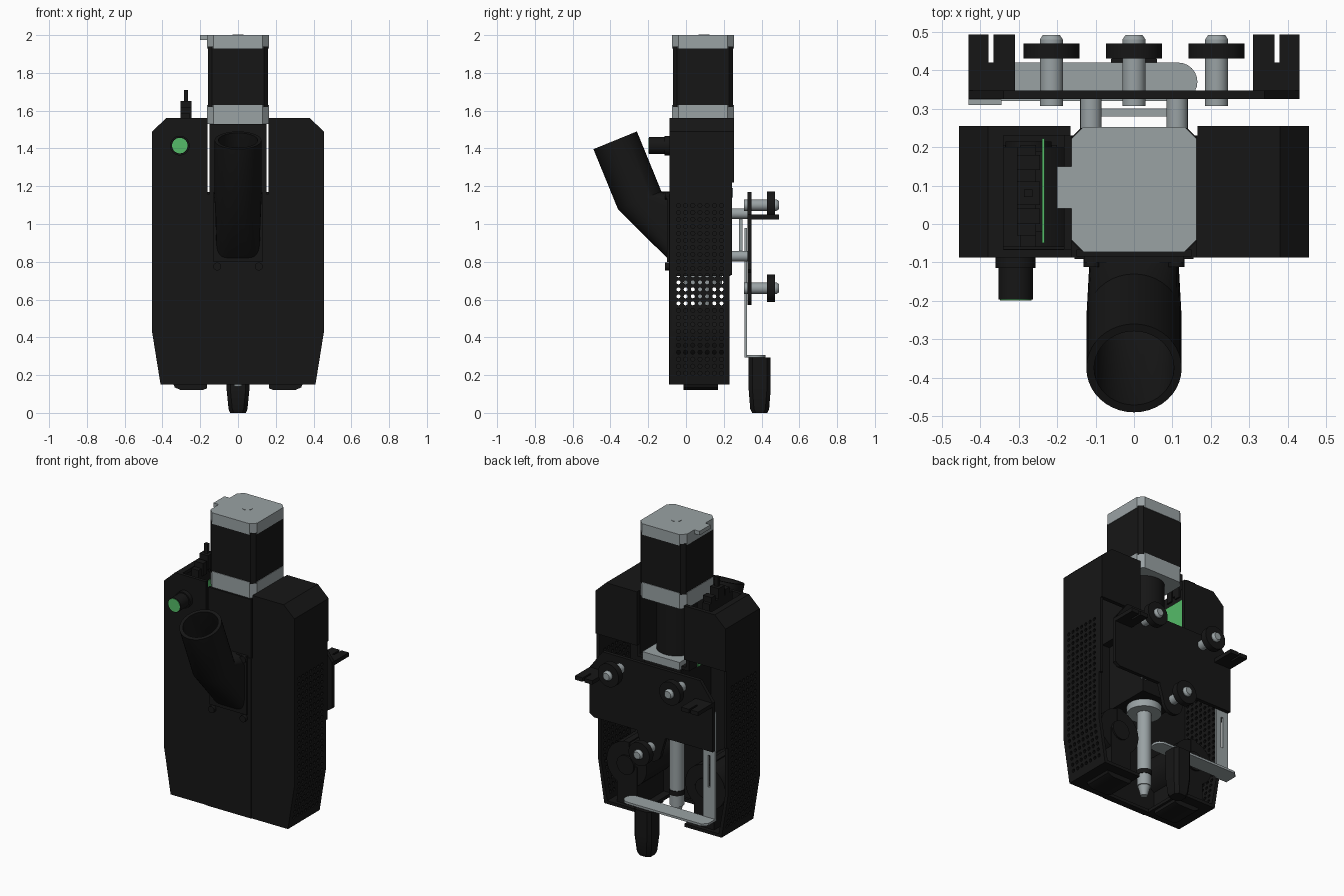
import bpy, bmesh, math
from mathutils import Vector, Matrix

if "Cube" in bpy.data.objects:
    bpy.data.objects.remove(bpy.data.objects["Cube"])


def material(name, rgb):
    m = bpy.data.materials.new(name)
    m.diffuse_color = (*rgb, 1)
    m.use_nodes = True
    m.node_tree.nodes["Principled BSDF"].inputs["Base Color"].default_value = m.diffuse_color
    return m


BLACK = material("black", (0.008, 0.008, 0.008))
GREY = material("metal", (0.32, 0.36, 0.37))
GREEN = material("green", (0.09, 0.5, 0.14))


def finish(name, bm, mat):
    bmesh.ops.recalc_face_normals(bm, faces=bm.faces)
    me = bpy.data.meshes.new(name)
    bm.to_mesh(me)
    bm.free()
    ob = bpy.data.objects.new(name, me)
    me.materials.append(mat)
    bpy.context.collection.objects.link(ob)
    return ob


def loft(name, rings, mat):
    bm = bmesh.new()
    vs = [[bm.verts.new(p) for p in r] for r in rings]
    n = len(vs[0])
    for a, b in zip(vs, vs[1:]):
        for i in range(n):
            bm.faces.new((a[i], a[(i + 1) % n], b[(i + 1) % n], b[i]))
    bm.faces.new(vs[0])
    bm.faces.new(vs[-1])
    return finish(name, bm, mat)


def prism_y(name, pts, y0, y1, mat=BLACK):
    return loft(name, [[(x, y, z) for x, z in pts] for y in (y0, y1)], mat)


def prism_z(name, pts, z0, z1, mat=BLACK):
    return loft(name, [[(x, y, z) for x, y in pts] for z in (z0, z1)], mat)


def box(name, x0, x1, y0, y1, z0, z1, mat=BLACK):
    return prism_z(name, [(x0, y0), (x1, y0), (x1, y1), (x0, y1)], z0, z1, mat)


def add_cyl(bm, p0, p1, r0, r1, n):
    p0, p1 = Vector(p0), Vector(p1)
    d = p1 - p0
    mtx = Matrix.Translation((p0 + p1) / 2) @ d.to_track_quat('Z', 'Y').to_matrix().to_4x4()
    bmesh.ops.create_cone(bm, cap_ends=True, segments=n, radius1=r0, radius2=r1,
                          depth=d.length, matrix=mtx)


def cyl(name, p0, p1, r, mat=BLACK, r1=None, n=40):
    bm = bmesh.new()
    add_cyl(bm, p0, p1, r, r if r1 is None else r1, n)
    return finish(name, bm, mat)


def cut(ob, cutter):
    mod = ob.modifiers.new("cut", 'BOOLEAN')
    mod.operation, mod.solver, mod.object = 'DIFFERENCE', 'EXACT', cutter
    bpy.context.view_layer.objects.active = ob
    bpy.ops.object.modifier_apply(modifier=mod.name)
    bpy.data.objects.remove(cutter)


def mirrored(pts):
    return pts + [(-x, z) for x, z in reversed(pts)]


# Housing: U-shaped shell, open at the back
housing = prism_y("housing_shell", mirrored([(.41, .15), (.455, .43), (.455, 1.49), (.38, 1.56),
                                             (.162, 1.56), (.162, 1.16)]), -.087, .23)
cut(housing, prism_y("cavity", mirrored([(.39, .17), (.435, .43), (.435, 1.48), (.372, 1.54),
                                         (.182, 1.54), (.182, 1.14)]), -.065, .4))
cut(housing, box("bottom_gap", -.15, .15, -.05, .4, .1, .2))
cut(housing, box("top_gap", -.34, -.15, -.067, .4, 1.22, 1.7))
cut(housing, box("throat_gap", -.13, .13, -.05, .4, 1.1, 1.2))

# Side ventilation holes
bm = bmesh.new()
for i in range(7):
    for j in range(25):
        y, z = -.04 + .038 * i, .21 + .037 * j
        add_cyl(bm, (-.6, y, z), (.6, y, z), .011, .011, 8)
cut(housing, finish("vent_holes", bm, BLACK))

# Raised upper back panels, rear lips and front centre cover
panel = [(.165, 1.22), (.455, 1.22), (.455, 1.49), (.38, 1.56), (.165, 1.56)]
for sx in (-1, 1):
    prism_y("back_panel", [(sx * x, z) for x, z in panel], .23, .255)
    box("rear_lip", sx * .445 - .01, sx * .445 + .01, .228, .244, .73, 1.22)
box("front_cover", -.155, .155, -.091, -.07, .15, 1.16)
box("front_cover_upper", -.15, .15, -.085, -.067, 1.15, 1.53)


# Stepper motor with chamfered ends
def octagon(w, c, cy=.09):
    return [(x, y + cy) for x, y in [(w - c, -w), (w, c - w), (w, w - c), (w - c, w),
                                     (c - w, w), (-w, w - c), (-w, c - w), (c - w, -w)]]


prism_z("motor_body", octagon(.16, .022), 1.62, 1.94)
prism_z("motor_top_cap", octagon(.163, .032), 1.93, 2.0, GREY)
prism_z("motor_bottom_cap", octagon(.163, .032), 1.53, 1.63, GREY)
box("motor_socket", -.2, -.16, .04, .15, 1.975, 2.0, GREY)
cyl("motor_shaft_end", (0, .095, 1.99), (0, .095, 2.002), .03, GREY)

# Coupling, feed body, barrel
cyl("coupling", (0, .09, 1.19), (0, .09, 1.53), .118)
box("throat_plate", -.13, .13, -.03, .25, 1.14, 1.19, GREY)
box("feed_body", -.13, .13, -.066, .235, .725, 1.14)
cyl("barrel_flange", (0, .09, .68), (0, .09, .73), .1, GREY)
cyl("barrel", (0, .09, .2), (0, .09, .7), .042, GREY)
cyl("barrel_collar", (0, .09, .27), (0, .09, .3), .046)
cyl("nozzle", (0, .09, .14), (0, .09, .2), .02, GREY, .036)


# Hopper intake: hollow tilted tube that turns into a square chute at the cover
def ring(cy, cz, hy, hz, w, e=1.0, n=40):
    pts = []
    for i in range(n):
        c, s = math.cos(2 * math.pi * i / n), math.sin(2 * math.pi * i / n)
        c, s = math.copysign(abs(c) ** e, c), math.copysign(abs(s) ** e, s)
        pts.append((w * c, cy + hy * s, cz + hz * s))
    return pts


loft("intake_tube", [ring(-.08, .985, 0, .185, .115, .35), ring(-.245, 1.125, .115, .047, .124),
                     ring(-.375, 1.443, .115, .047, .124), ring(-.375, 1.443, .096, .039, .104),
                     ring(-.245, 1.125, .096, .039, .104), ring(-.12, .99, 0, .14, .095, .5)], BLACK)
box("intake_flange", -.13, .13, -.1, -.085, .8, 1.17)
for sx in (-1, 1):
    for z in (.775, 1.15):
        cyl("flange_screw", (sx * .11, -.112, z), (sx * .11, -.08, z), .021, n=20)

# Blower fans and their outlets under the housing
for sx in (-1, 1):
    cyl("blower_fan", (sx * .275, -.06, .42), (sx * .275, .2, .42), .14)
    cyl("blower_hub", (sx * .275, .2, .42), (sx * .275, .215, .42), .06)
    box("blower_duct", sx * .27 - .07, sx * .27 + .07, -.06, .205, .165, .42)
    box("blower_frame", sx * .275 - .02, sx * .275 + .02, -.06, .205, .4, .565)
    prism_y("air_outlet", [(sx * x, z) for x, z in
                           [(.165, .13), (.19, .12), (.3, .12), (.335, .135), (.345, .16), (.165, .16)]],
            -.012, .17)

# Front button
cyl("button_collar", (-.308, -.115, 1.415), (-.308, -.08, 1.415), .052)
cyl("button_barrel", (-.308, -.196, 1.415), (-.308, -.1, 1.415), .045)
cyl("button_face", (-.308, -.199, 1.415), (-.308, -.19, 1.415), .041, GREEN)

# Circuit board and connectors in the left box
box("circuit_board", -.239, -.233, -.05, .222, 1.18, 1.5, GREEN)
box("connector_strip", -.305, -.255, -.03, .2, 1.45, 1.585)
box("connector_bank", -.29, -.239, -.02, .19, 1.22, 1.46)
for y in (.0, .07, .14):
    box("connector", -.305, -.245, y, y + .04, 1.54, 1.62)
box("cable_plug", -.305, -.245, .05, .11, 1.56, 1.65)
box("cable_stub", -.286, -.264, .07, .09, 1.64, 1.71)

# Grey standoffs joining feed body and carriage
for sx in (-1, 1):
    for z in (.83, 1.055):
        cyl("standoff", (sx * .112, .22, z), (sx * .112, .33, z), .028, GREY, n=24)
box("standoff_plate", -.112, .112, .28, .3, .83, 1.03, GREY)

# Carriage plate with a lobe for the lower wheel
lobe = [(.07 * math.cos(t), .64 - .07 * math.sin(t)) for t in (math.pi * i / 12 for i in range(13))]
prism_y("carriage_plate", [(-.43, 1.05), (-.34, 1.17), (.34, 1.17), (.43, 1.05), (.43, .76), (.4, .74),
                           (.1, .74)] + lobe + [(-.1, .74), (-.43, .74)], .325, .348)
for sx in (-1, 1):
    prism_z("belt_tab", [(sx * x, y) for x, y in
                         [(.31, .34), (.43, .34), (.43, .493), (.378, .493), (.378, .42),
                          (.366, .42), (.366, .493), (.31, .493)]], 1.025, 1.05)

# Wheels on axles
for x, z in ((-.215, 1.1), (.215, 1.1), (0, .66)):
    cyl("wheel", (x, .43, z), (x, .47, z), .073)
    cyl("wheel_axle", (x, .307, z), (x, .48, z), .03, GREY)
    cyl("axle_cap", (x, .48, z), (x, .492, z), .03, GREY, .022)

# Probe bracket: slotted vertical strap and rounded foot
strap = box("probe_strap", -.43, -.345, .31, .324, .295, .98, GREY)
cut(strap, box("strap_slot", -.395, -.38, .2, .4, .5, .7))
arc = [(.115 + .05 * math.sin(t), .37 - .05 * math.cos(t))
       for t in (math.pi * i / 12 for i in range(13))]
prism_z("probe_foot", [(-.345, .31), (-.345, .32)] + arc + [(-.4, .42), (-.43, .39), (-.43, .31)],
        .293, .307, GREY)


# Probe body, tapering downward
def slab(w, d, z):
    c = .02
    return [(x, y + .39, z) for x, y in [(w - c, -d), (w, c - d), (w, d - c), (w - c, d),
                                         (c - w, d), (-w, d - c), (-w, c - d), (c - w, -d)]]


loft("probe", [slab(.042, .04, 0), slab(.05, .05, .02), slab(.06, .058, .12), slab(.06, .058, .293)], BLACK)

# Smooth the round parts, keep edges sharp
for ob in bpy.context.scene.objects:
    ob.select_set(ob.type == 'MESH')
bpy.context.view_layer.objects.active = housing
bpy.ops.object.shade_smooth_by_angle(angle=math.radians(30))
